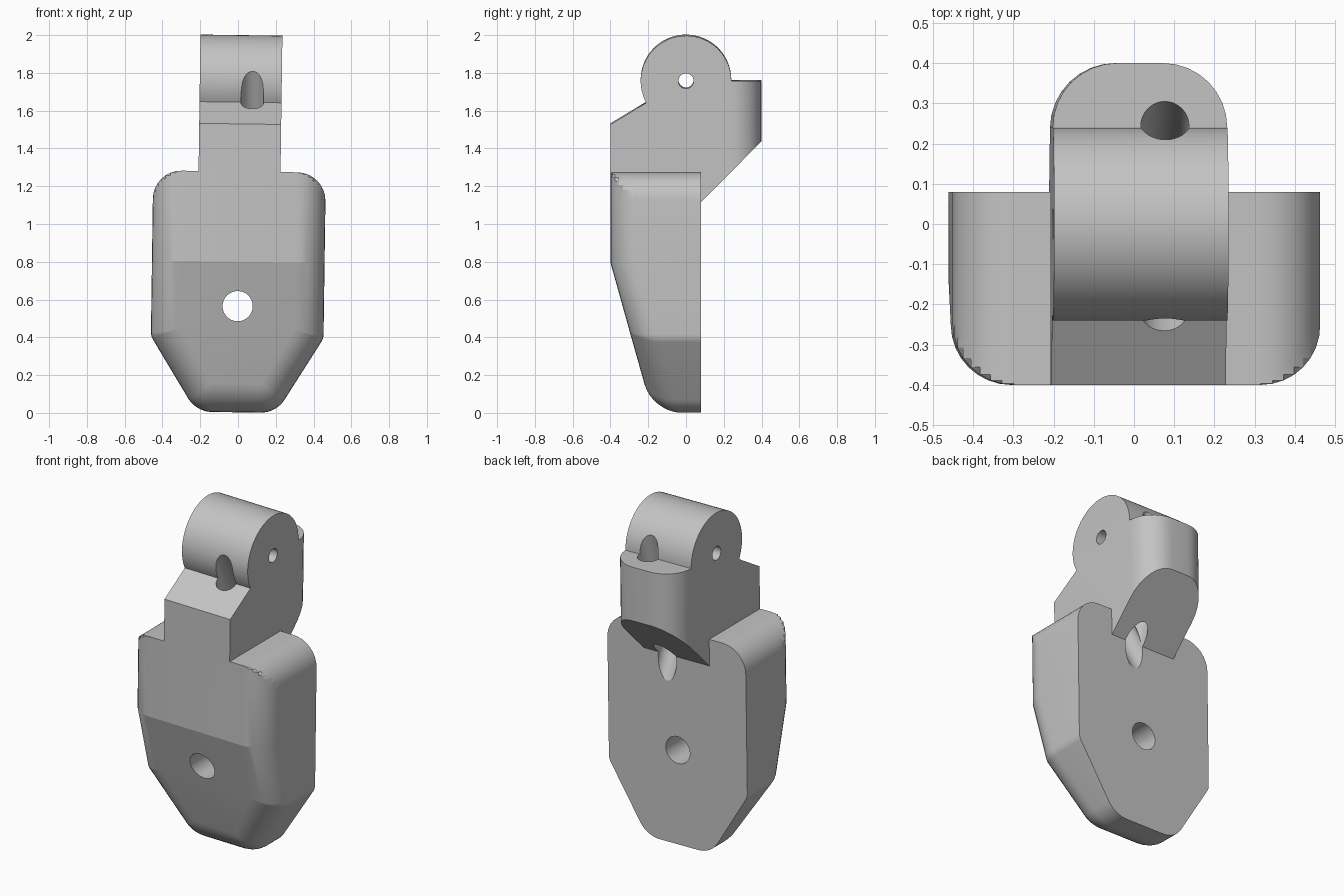
import bpy
import bmesh
from math import pi, sin, cos, radians
from mathutils import Matrix, Vector

if "Cube" in bpy.data.objects:
    bpy.data.objects.remove(bpy.data.objects["Cube"])

grey = bpy.data.materials.new("plain grey")
grey.use_nodes = True
grey.diffuse_color = (0.55, 0.55, 0.55, 1)
grey.node_tree.nodes["Principled BSDF"].inputs["Base Color"].default_value = (0.55, 0.55, 0.55, 1)

SEG = 8           # segments per rounded corner
HALF = 0.457      # half width of the body
TOP = 1.278       # top of the body
ROUND = 0.15      # front edge rounding
BACK = 0.08       # flat back plane
KINK = 0.8        # height where the front starts to slope back


def finish(bm, name):
    bmesh.ops.recalc_face_normals(bm, faces=bm.faces[:])
    mesh = bpy.data.meshes.new(name)
    bm.to_mesh(mesh)
    bm.free()
    mesh.materials.append(grey)
    obj = bpy.data.objects.new(name, mesh)
    bpy.context.collection.objects.link(obj)
    return obj


def prism(name, points, depth):
    """Extrude a closed 3D outline along a vector."""
    bm = bmesh.new()
    face = bm.faces.new([bm.verts.new(p) for p in points])
    new = bmesh.ops.extrude_face_region(bm, geom=[face])["geom"]
    bmesh.ops.translate(bm, vec=depth, verts=[v for v in new if isinstance(v, bmesh.types.BMVert)])
    return finish(bm, name)


def rod(name, start, end, radius):
    """Cylinder between two points, used for drilling."""
    a, b = Vector(start), Vector(end)
    turn = (b - a).to_track_quat("Z", "Y").to_matrix().to_4x4()
    bm = bmesh.new()
    bmesh.ops.create_cone(bm, cap_ends=True, segments=32, radius1=radius, radius2=radius,
                          depth=(b - a).length, matrix=Matrix.Translation((a + b) / 2) @ turn)
    obj = finish(bm, name)
    obj.hide_render = True
    return obj


def boolean(obj, cutters, operation):
    for cutter in cutters:
        mod = obj.modifiers.new("cut", "BOOLEAN")
        mod.operation = operation
        mod.solver = "EXACT"
        mod.object = cutter
    graph = bpy.context.evaluated_depsgraph_get()
    mesh = bpy.data.meshes.new_from_object(obj.evaluated_get(graph))
    obj.modifiers.clear()
    obj.data = mesh


def corner(point, n1, n2, radius, inset):
    """Rounded corner of the outline after moving its edges inward."""
    rho = max(radius - inset, 0.002)
    centre = point + (n1 + n2) / (1 + n1.dot(n2)) * (inset + rho)
    return [centre - rho * n1.slerp(n2, i / SEG) for i in range(SEG + 1)]


def outline(inset):
    """Front outline of the body as (x, z), starting at the bottom."""
    knee, toe = Vector((HALF, 0.4)), Vector((0.212, 0.003))
    along = (knee - toe).normalized()
    up, slant, side = Vector((0, 1)), Vector((-along.y, along.x)), Vector((-1, 0))
    half = corner(toe, up, slant, ROUND, inset) + corner(knee, slant, side, 0.08, inset)
    half.append(Vector((HALF - inset, KINK)))
    for i in range(SEG + 1):
        a = pi / 2 * i / SEG
        x = HALF - ROUND + ROUND * cos(a)
        half.append(Vector((min(x, HALF - inset), TOP - ROUND + ROUND * sin(a))))
    return half + [Vector((-p.x, p.y)) for p in reversed(half)]


def front(z):
    return -0.4 + 0.279 * max(KINK - z, 0)


# Body: outline lofted from the flat back to the rounded front
bm = bmesh.new()
rings = [[bm.verts.new((p.x, BACK, p.y)) for p in outline(0)]]
for i in range(SEG + 1):
    a = pi / 2 * i / SEG
    rings.append([bm.verts.new((p.x, front(p.y) + ROUND * (1 - sin(a)), p.y))
                  for p in outline(ROUND * (1 - cos(a)))])
count = len(rings[0])
for lower, upper in zip(rings, rings[1:]):
    for i in range(count):
        j = (i + 1) % count
        bm.faces.new((lower[i], lower[j], upper[j], upper[i]))
k = 2 * (SEG + 1)
last = rings[-1]
bm.faces.new(rings[0])
bm.faces.new(last[k:count - k])
bm.faces.new(last[count - 1 - k:] + last[:k + 1])
body = finish(bm, "body")

# Neck: plan with a rounded back, cut to the side profile with the drum on top
W, R = 0.217, 0.16
plan = [(-W, -0.6, 1), (W, -0.6, 1)]
for sign, order in ((1, range(SEG + 1)), (-1, range(SEG, -1, -1))):
    for i in order:
        a = pi / 2 * i / SEG
        plan.append((sign * (W - R + R * cos(a)), 0.24 + R * sin(a), 1))
neck = prism("neck", plan, (0, 0, 1.2))

profile = [(BACK, 1.12), (BACK, TOP), (-0.4, TOP), (-0.4, 1.53)]
for i in range(41):
    a = radians(208.7 * (1 - i / 40))
    profile.append((0.24 * cos(a), 1.76 + 0.24 * sin(a)))
profile += [(0.4, 1.76), (0.4, 1.44)]
side_cut = prism("side_cut", [(-0.4, y, z) for y, z in profile], (0.8, 0, 0))
boolean(neck, [side_cut], "INTERSECT")

# Holes: mounting hole, hinge pin and two slanted cord channels
CORD = 0.062
mount = rod("mount_cutter", (0, -1, 0.565), (0, 1, 0.565), 0.08)
pin = rod("pin_cutter", (-1, 0, 1.76), (1, 0, 1.76), 0.04)
front_cord = rod("front_cord_cutter", (CORD, -0.415, 2.02), (CORD, 0.179, 0.904), 0.06)
rear_cord = rod("rear_cord_cutter", (CORD, 0.316, 2.06), (CORD, 0.08, 1.09), 0.06)
boolean(body, [mount, front_cord, rear_cord], "DIFFERENCE")
boolean(neck, [pin, front_cord, rear_cord], "DIFFERENCE")
for helper in (side_cut, mount, pin, front_cord, rear_cord):
    bpy.data.objects.remove(helper)

# Slight sideways lean and smooth rounded surfaces
pivot = Matrix.Translation((0, 0, 0.7))
lean = pivot @ Matrix.Rotation(radians(0.8), 4, "Y") @ pivot.inverted()
bpy.ops.object.select_all(action="DESELECT")
for obj in (body, neck):
    obj.data.transform(lean)
    obj.select_set(True)
bpy.context.view_layer.objects.active = body
bpy.ops.object.shade_smooth_by_angle(angle=radians(14))
